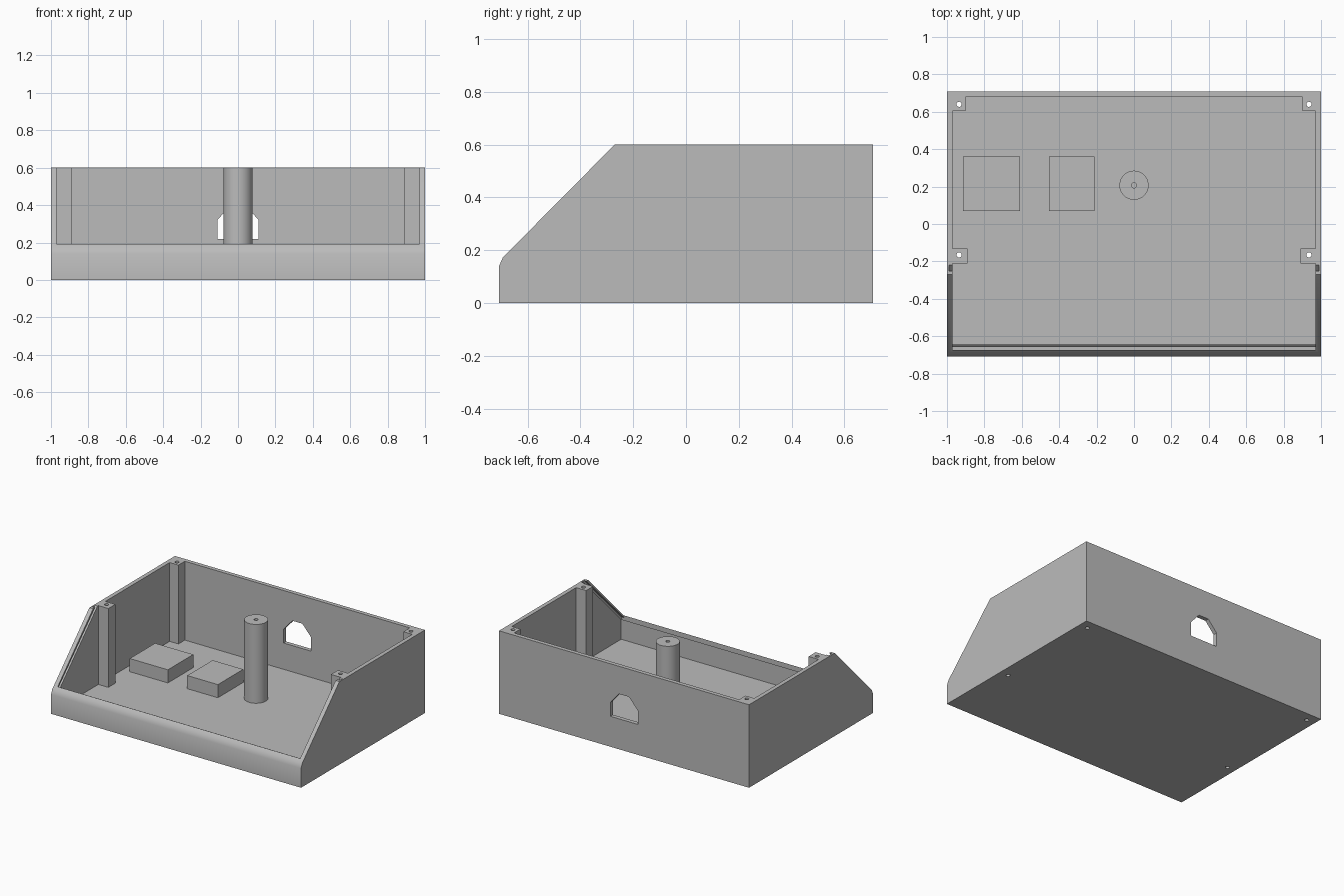
import bpy, bmesh, math
from mathutils import Vector

if "Cube" in bpy.data.objects:
    bpy.data.objects.remove(bpy.data.objects["Cube"], do_unlink=True)

grey = bpy.data.materials.new("plain grey")
grey.use_nodes = True
GREY = (0.5, 0.5, 0.5, 1)
grey.diffuse_color = GREY
grey.node_tree.nodes["Principled BSDF"].inputs["Base Color"].default_value = GREY

WALL, FLOOR, TOP = 0.03, 0.03, 0.6
INNER = 1 - WALL
BACK = 0.708


def prism(name, profile, start, end, axis):
    """Extrude a 2D profile along one axis."""
    place = {"x": lambda a, b, t: (t, a, b),
             "y": lambda a, b, t: (a, t, b),
             "z": lambda a, b, t: (a, b, t)}[axis]
    bm = bmesh.new()
    face = bm.faces.new([bm.verts.new(place(a, b, start)) for a, b in profile])
    ext = bmesh.ops.extrude_face_region(bm, geom=[face])
    moved = [v for v in ext["geom"] if isinstance(v, bmesh.types.BMVert)]
    bmesh.ops.translate(bm, verts=moved, vec=Vector(place(0, 0, end - start)))
    bmesh.ops.recalc_face_normals(bm, faces=bm.faces)
    mesh = bpy.data.meshes.new(name)
    bm.to_mesh(mesh)
    bm.free()
    mesh.materials.append(grey)
    obj = bpy.data.objects.new(name, mesh)
    bpy.context.collection.objects.link(obj)
    return obj


def block(name, x0, x1, y0, y1, z0, z1):
    return prism(name, [(x0, y0), (x1, y0), (x1, y1), (x0, y1)], z0, z1, "z")


def rod(name, x, y, r, z0, z1, sides):
    ring = [(x + r * math.cos(i * math.tau / sides),
             y + r * math.sin(i * math.tau / sides)) for i in range(sides)]
    return prism(name, ring, z0, z1, "z")


def activate(obj):
    bpy.ops.object.select_all(action="DESELECT")
    obj.select_set(True)
    bpy.context.view_layer.objects.active = obj


def cut(obj, cutter):
    """Subtract a cutter and discard it."""
    cutter.hide_render = True
    activate(obj)
    mod = obj.modifiers.new("cut", "BOOLEAN")
    mod.operation = "DIFFERENCE"
    mod.solver = "EXACT"
    mod.object = cutter
    bpy.ops.object.modifier_apply(modifier=mod.name)
    bpy.data.objects.remove(cutter, do_unlink=True)


def smooth(obj):
    activate(obj)
    bpy.ops.object.shade_smooth_by_angle(angle=math.radians(28))


# Case shell: wedge-fronted side profile, hollowed from above
case = prism("case", [(-BACK, 0), (BACK, 0), (BACK, TOP), (-0.27, TOP),
                      (-0.694, 0.172), (-BACK, 0.14)], -1, 1, "x")
cut(case, prism("cavity", [(-0.645, FLOOR), (BACK - WALL, FLOOR),
                           (BACK - WALL, 0.7), (-0.675, 0.7),
                           (-0.675, 0.15), (-0.655, 0.15),
                           (-0.655, 0.165), (-0.645, 0.175)],
                -INNER, INNER, "x"))

# Sloping panel slot in both side walls
cut(case, prism("panel_slot", [(-0.675, 0.15), (-0.655, 0.15), (-0.655, 0.165),
                               (-0.12, 0.7), (-0.15, 0.7), (-0.675, 0.175)],
                -0.99, 0.99, "x"))

# Cable opening in the back wall
cut(case, prism("cable_opening", [(-0.11, 0.22), (0.11, 0.22), (0.11, 0.32),
                                  (0.04, 0.4), (-0.04, 0.4), (-0.11, 0.32)],
                0.6, 0.8, "y"))

# Corner screw posts, with holes running through the floor
for side, s in (("left", 1), ("right", -1)):
    for end, inner_x, y0, y1, hole_y in (("front", 0.89, -0.21, -0.13, -0.165),
                                         ("back", 0.9, 0.605, BACK - WALL, 0.64)):
        post = block(f"{end}_{side}_post", *sorted((s * inner_x, s * INNER)),
                     y0, y1, FLOOR, TOP)
        for target in (post, case):
            cut(target, rod("screw_hole", s * 0.935, hole_y, 0.014, -0.1, 0.7, 16))
        smooth(post)
smooth(case)

# Central pillar with a blind screw hole
pillar = rod("pillar", 0, 0.207, 0.078, FLOOR, TOP, 48)
cut(pillar, rod("pillar_hole", 0, 0.207, 0.014, 0.3, 0.7, 16))
smooth(pillar)

# Mounting blocks on the floor
block("large_block", -0.915, -0.61, 0.07, 0.36, FLOOR, 0.125)
block("small_block", -0.455, -0.21, 0.07, 0.36, FLOOR, 0.125)
